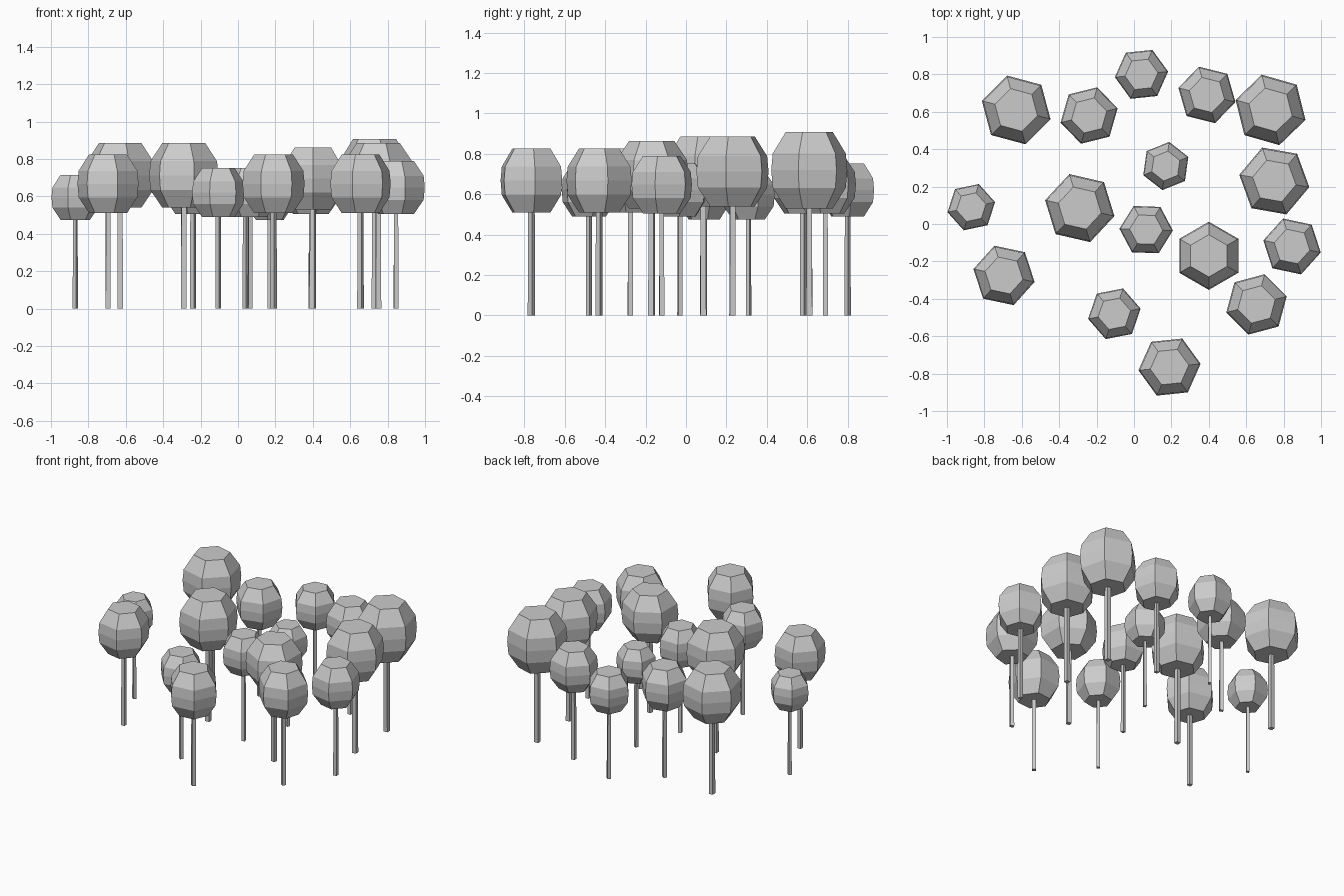
import bpy
import bmesh
from math import cos, sin, pi, radians

cube = bpy.data.objects.get("Cube")
if cube:
    bpy.data.objects.remove(cube, do_unlink=True)

grey = bpy.data.materials.new("plain_grey")
grey.use_nodes = True
colour = (0.6, 0.6, 0.6, 1)
grey.diffuse_color = colour
grey.node_tree.nodes["Principled BSDF"].inputs["Base Color"].default_value = colour


def lathe(name, sides, rings, location, turn):
    """Flat-faced closed solid from (radius, height) rings, bottom to top."""
    bm = bmesh.new()
    loops = [[bm.verts.new((r * cos(2 * pi * i / sides), r * sin(2 * pi * i / sides), z))
              for i in range(sides)] for r, z in rings]
    for low, high in zip(loops, loops[1:]):
        for i in range(sides):
            j = (i + 1) % sides
            bm.faces.new((low[i], low[j], high[j], high[i]))
    bm.faces.new(loops[0][::-1])
    bm.faces.new(loops[-1])
    mesh = bpy.data.meshes.new(name)
    bm.to_mesh(mesh)
    bm.free()
    mesh.materials.append(grey)
    obj = bpy.data.objects.new(name, mesh)
    obj.location = location
    obj.rotation_euler.z = radians(turn)
    bpy.context.collection.objects.link(obj)
    return obj


# Canopy profile: radius factor, height factor
PROFILE = [(.62, 0), (.96, .27), (1, .5), (.96, .72), (.62, 1)]


def tree(number, x, y, radius, turn, bottom, top):
    canopy = [(radius * r, bottom + (top - bottom) * h) for r, h in PROFILE]
    lathe(f"canopy_{number}", 6, canopy, (x, y, 0), turn)
    thick = radius * .11
    trunk = [(thick, 0), (thick * .9, bottom + .03)]
    lathe(f"trunk_{number}", 4, trunk, (x, y, 0), turn)


# Tree sizes: canopy radius, underside and top
SMALL = (.13, .475, .715)
MEDIUM = (.143, .49, .752)
FULL = (.157, .505, .79)
LARGE = (.167, .51, .825)
WIDE = (.182, .53, .862)
GIANT = (.19, .54, .885)
TALLEST = (.194, .53, .907)

# Grove layout: x, y, turn, size
grove = [
    (-.63, .61, 45, GIANT), (-.24, .58, 14, FULL),
    (.04, .8, 6, MEDIUM), (.39, .69, 46, FULL),
    (.73, .61, 44, TALLEST), (.75, .23, 50, GIANT),
    (.17, .31, 22, SMALL), (-.87, .09, 12, SMALL),
    (-.29, .085, 47, GIANT), (.065, -.03, 58, MEDIUM),
    (.4, -.17, 30, WIDE), (.845, -.12, 48, FULL),
    (-.695, -.275, 48, LARGE), (-.105, -.48, 11, MEDIUM),
    (.655, -.43, 15, LARGE), (.19, -.765, 6, LARGE),
]
for number, (x, y, turn, size) in enumerate(grove, 1):
    radius, bottom, top = size
    tree(number, x, y, radius, turn, bottom, top)
